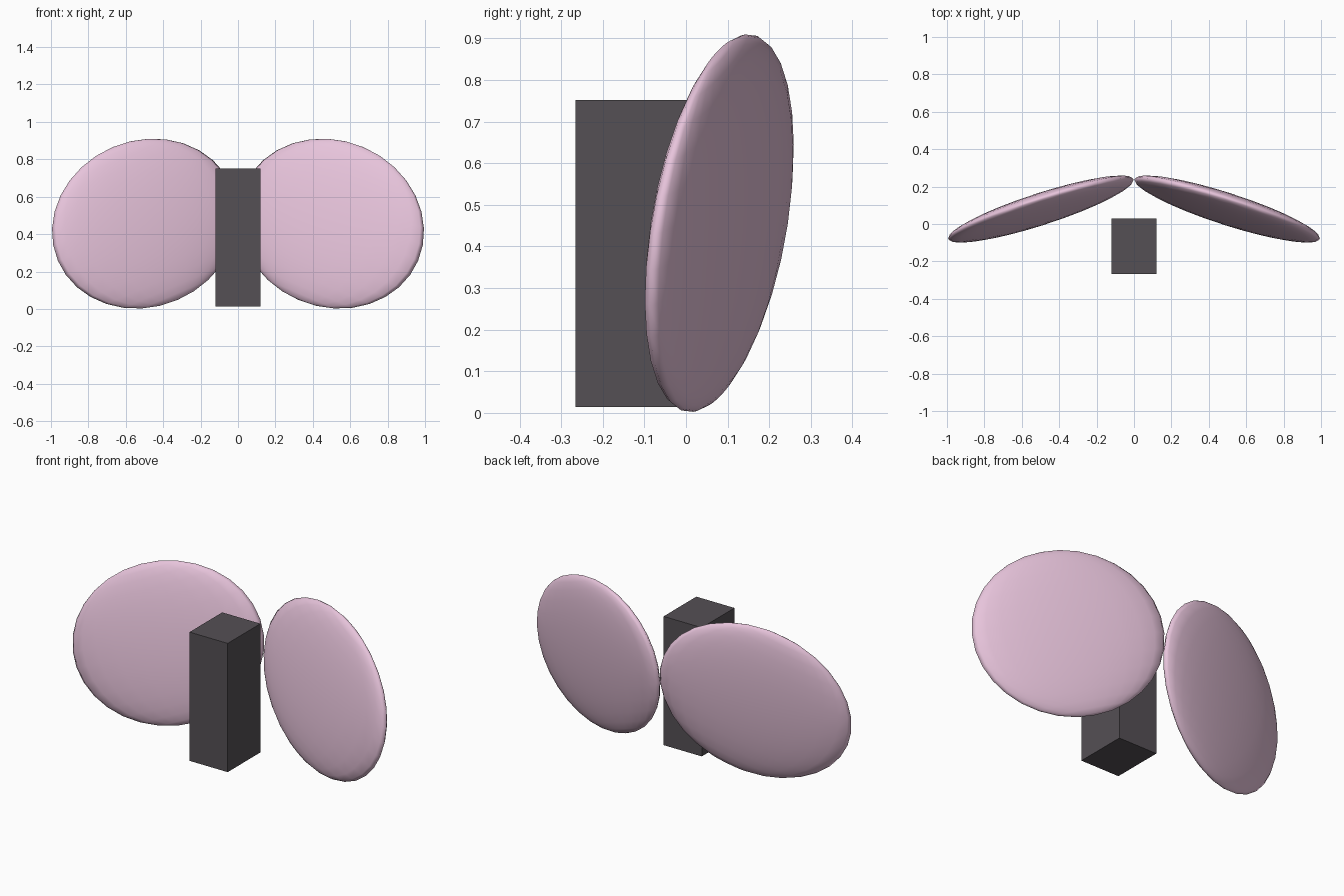
import bpy, math
from mathutils import Vector, Matrix

if "Cube" in bpy.data.objects:
    bpy.data.objects.remove(bpy.data.objects["Cube"])


def material(name, color):
    m = bpy.data.materials.new(name)
    m.diffuse_color = (*color, 1)
    m.use_nodes = True
    m.node_tree.nodes["Principled BSDF"].inputs["Base Color"].default_value = m.diffuse_color
    return m


pink = material("pink", (0.80, 0.55, 0.71))
dark = material("dark_grey", (0.09, 0.08, 0.09))

# Upright block in front of the wings
bpy.ops.mesh.primitive_cube_add(size=1, location=(0, -0.118, 0.383))
block = bpy.context.object
block.name = "body_block"
block.scale = (0.242, 0.296, 0.738)
block.data.materials.append(dark)

# Flattened oval wings, swept forward and drooping outward
normal = Vector((0.308, 1, -0.126)).normalized()
tilt = math.radians(-22)
across = Vector((1, -0.308, 0)).normalized()
rise = across.cross(normal)
long_axis = across * math.cos(tilt) + rise * math.sin(tilt)
short_axis = long_axis.cross(normal)
for side, name in ((1, "right_wing"), (-1, "left_wing")):
    bpy.ops.mesh.primitive_uv_sphere_add(segments=24, ring_count=16, radius=1)
    wing = bpy.context.object
    wing.name = name
    shape = Matrix((long_axis * 0.533, normal * 0.067, short_axis * 0.444)).transposed()
    wing.data.transform(Matrix.Translation((0.498, 0.08, 0.456)) @ shape.to_4x4())
    if side < 0:
        wing.data.transform(Matrix.Scale(-1, 4, (1, 0, 0)))
        wing.data.flip_normals()
    wing.data.materials.append(pink)
    bpy.ops.object.shade_smooth()
